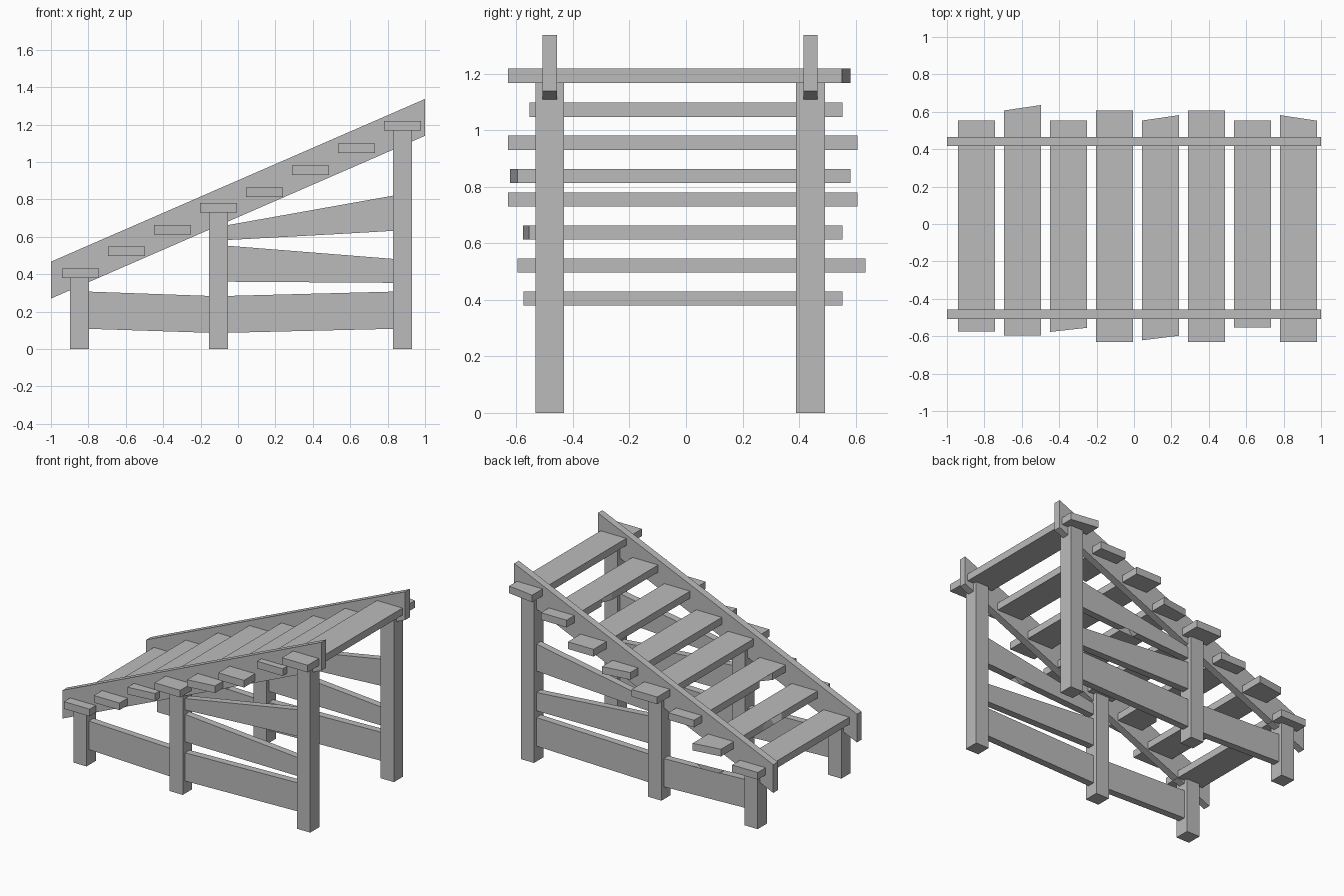
import bpy
import bmesh
from mathutils import Vector

cube = bpy.data.objects.get("Cube")
if cube:
    bpy.data.objects.remove(cube, do_unlink=True)

GREY = (0.5, 0.5, 0.5, 1)
wood = bpy.data.materials.new("grey wood")
wood.use_nodes = True
wood.diffuse_color = GREY
wood.node_tree.nodes["Principled BSDF"].inputs["Base Color"].default_value = GREY


def prism(name, near, far):
    """Solid between two matching outlines, with flat faces."""
    bm = bmesh.new()
    a = [bm.verts.new(Vector(p)) for p in near]
    b = [bm.verts.new(Vector(p)) for p in far]
    bm.faces.new(a)
    bm.faces.new(b[::-1])
    for i in range(len(a)):
        j = (i + 1) % len(a)
        bm.faces.new((a[j], a[i], b[i], b[j]))
    caps = [f for f in bm.faces if len(f.verts) > 4]
    bmesh.ops.triangulate(bm, faces=caps)
    bmesh.ops.recalc_face_normals(bm, faces=bm.faces[:])
    mesh = bpy.data.meshes.new(name)
    bm.to_mesh(mesh)
    bm.free()
    mesh.materials.append(wood)
    obj = bpy.data.objects.new(name, mesh)
    bpy.context.scene.collection.objects.link(obj)
    return obj


def side_board(name, outline, y, half):
    """Board with an x-z outline, extruded along y."""
    return prism(name, [(x, y - half, z) for x, z in outline],
                 [(x, y + half, z) for x, z in outline])


def tread(name, x, z, front, back, notch=(), chip=None):
    """Stair board; front and back hold the y of the left and right corners."""
    w, t = 0.198, 0.05
    edge = [(x, back[0])] + list(notch) + [(x, front[0])]
    rest = [(x + w, front[1]), (x + w, back[1])]
    top = edge + rest
    low = list(top)
    if chip:
        # chipped upper edge: the middle point is pushed in on top only
        low[2] = (x, low[2][1])
    return prism(name, [(px, py, z + t) for px, py in top],
                 [(px, py, z) for px, py in low])


# Treads
tread("tread_1", -0.941, 0.38, (-0.575, -0.575), (0.553, 0.553))
tread("tread_2", -0.695, 0.497, (-0.597, -0.597), (0.607, 0.636),
      [(-0.695, 0.14), (-0.65, 0.02), (-0.695, -0.06)], chip=True)
tread("tread_3", -0.449, 0.613, (-0.577, -0.555), (0.553, 0.553),
      [(-0.449, -0.17), (-0.38, -0.235), (-0.449, -0.315)])
tread("tread_4", -0.203, 0.73, (-0.63, -0.63), (0.607, 0.607))
tread("tread_5", 0.043, 0.814, (-0.622, -0.597), (0.553, 0.582))
tread("tread_6", 0.289, 0.931, (-0.63, -0.63), (0.607, 0.607))
tread("tread_7", 0.535, 1.048, (-0.553, -0.553), (0.553, 0.553),
      [(0.535, 0.168), (0.59, 0.178), (0.535, 0.05)])
tread("tread_8", 0.781, 1.168, (-0.63, -0.63), (0.582, 0.552))

# Notches in the braces differ on the two sides
upper_notch = {"front": [(0.59, 0.618), (0.55, 0.65), (0.5, 0.613)],
               "back": [(0.5, 0.613), (0.4, 0.655), (0.36, 0.606)]}
lower_notch = {"front": [],
               "back": [(-0.59, 0.298), (-0.48, 0.225), (-0.37, 0.29)]}

for side, y in (("front", -0.482), ("back", 0.441)):
    # Sloping stringer
    side_board(side + "_stringer",
               [(-1, 0.27), (1, 1.14), (1, 1.337), (-1, 0.467)], y, 0.025)

    # Posts
    for place, x, top in (("low", -0.847, 0.38), ("middle", -0.104, 0.73),
                          ("high", 0.88, 1.168)):
        side_board(f"{side}_{place}_post",
                   [(x - 0.051, 0), (x + 0.051, 0),
                    (x + 0.051, top), (x - 0.051, top)], y, 0.051)

    # Braces between the posts
    a, b, c, d = -0.797, -0.155, -0.053, 0.829
    side_board(side + "_low_brace",
               [(b, 0.087), (a, 0.108), (a, 0.307)]
               + lower_notch[side] + [(b, 0.284)], y, 0.025)
    side_board(side + "_bottom_brace",
               [(c, 0.087), (d, 0.108), (d, 0.307), (c, 0.284)], y, 0.025)
    side_board(side + "_middle_brace",
               [(c, 0.36), (d, 0.354), (d, 0.482), (c, 0.552)], y, 0.025)
    side_board(side + "_upper_brace",
               [(c, 0.663), (d, 0.82), (d, 0.632)]
               + upper_notch[side] + [(c, 0.583)], y, 0.025)
